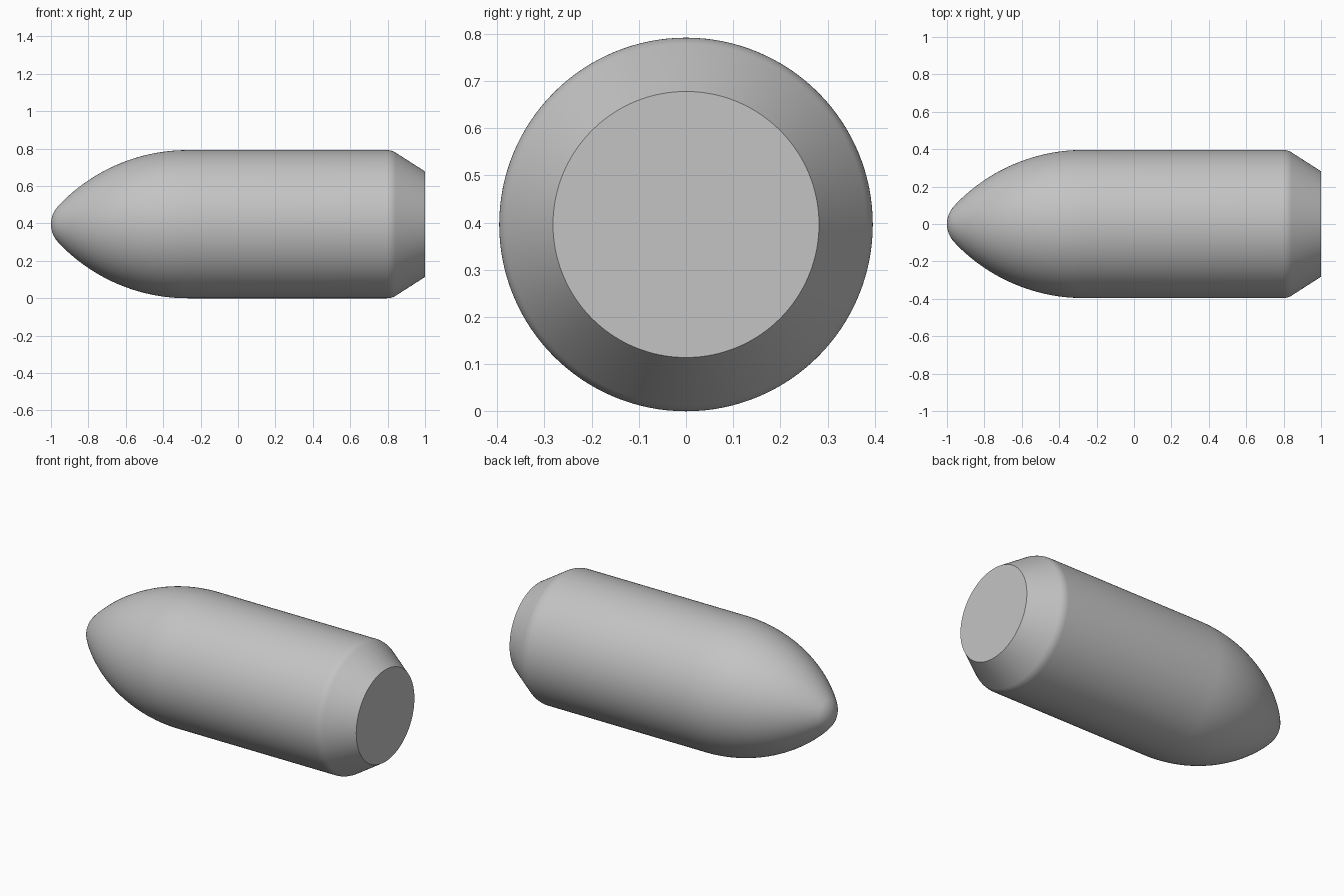
import bpy, bmesh
from math import sin, cos, atan, atan2, hypot, pi, radians
from mathutils import Vector, Matrix

cube = bpy.data.objects.get("Cube")
if cube:
    bpy.data.objects.remove(cube, do_unlink=True)

BODY_R = 0.396      # body radius, also height of the axis
OGIVE_R = 0.95      # radius of the nose curve
TIP_R = 0.14        # radius of the rounded tip
SHOULDER = -0.27    # where the nose meets the straight body
TAIL_R = 0.282      # radius of the flat tail
TAPER = 0.64        # slope of the tail taper
FILLET_R = 0.085    # rounding between body and taper
SEGMENTS = 128


def arc(cx, cr, radius, start, end, steps):
    """Profile points (x along axis, r from axis) on an arc."""
    angles = [start + (end - start) * i / steps for i in range(steps + 1)]
    return [(cx + radius * cos(a), cr + radius * sin(a)) for a in angles]


# Rounded tip, flowing into the tangent ogive
tip_x = TIP_R - 1
ogive_r = BODY_R - OGIVE_R
join = atan2(-ogive_r, tip_x - SHOULDER)
profile = arc(tip_x, 0, TIP_R, pi, join, 12)
profile += arc(SHOULDER, ogive_r, OGIVE_R, join, pi / 2, 28)[1:]

# Rounded edge and tapered tail
slope = atan(TAPER)
corner = 1 - (BODY_R - TAIL_R) / TAPER
fillet_x = corner - FILLET_R * sin(slope / 2) / cos(slope / 2)
profile += arc(fillet_x, BODY_R - FILLET_R, FILLET_R, pi / 2, pi / 2 - slope, 8)
profile += [(1, TAIL_R)]

# Turn the profile around the long axis
bm = bmesh.new()
verts = [bm.verts.new((x, 0, max(r, 0))) for x, r in profile]
edges = [bm.edges.new(pair) for pair in zip(verts, verts[1:])]
bmesh.ops.spin(bm, geom=verts + edges, cent=(0, 0, 0), axis=(1, 0, 0),
               angle=2 * pi, steps=SEGMENTS, use_duplicate=False)
bmesh.ops.remove_doubles(bm, verts=bm.verts, dist=0.0001)

# Flat tail cap
bmesh.ops.holes_fill(bm, edges=[e for e in bm.edges if e.is_boundary], sides=0)
bmesh.ops.recalc_face_normals(bm, faces=bm.faces)
bmesh.ops.transform(bm, matrix=Matrix.Translation(Vector((0, 0, BODY_R))),
                    verts=bm.verts)

mesh = bpy.data.meshes.new("bullet_body")
bm.to_mesh(mesh)
bm.free()
body = bpy.data.objects.new("bullet_body", mesh)
bpy.context.collection.objects.link(body)

# Plain grey material
grey = bpy.data.materials.new("plain_grey")
grey.use_nodes = True
colour = (0.55, 0.55, 0.55, 1)
grey.diffuse_color = colour
grey.node_tree.nodes["Principled BSDF"].inputs["Base Color"].default_value = colour
mesh.materials.append(grey)

bpy.ops.object.select_all(action='DESELECT')
body.select_set(True)
bpy.context.view_layer.objects.active = body
bpy.ops.object.shade_smooth_by_angle(angle=radians(30))
